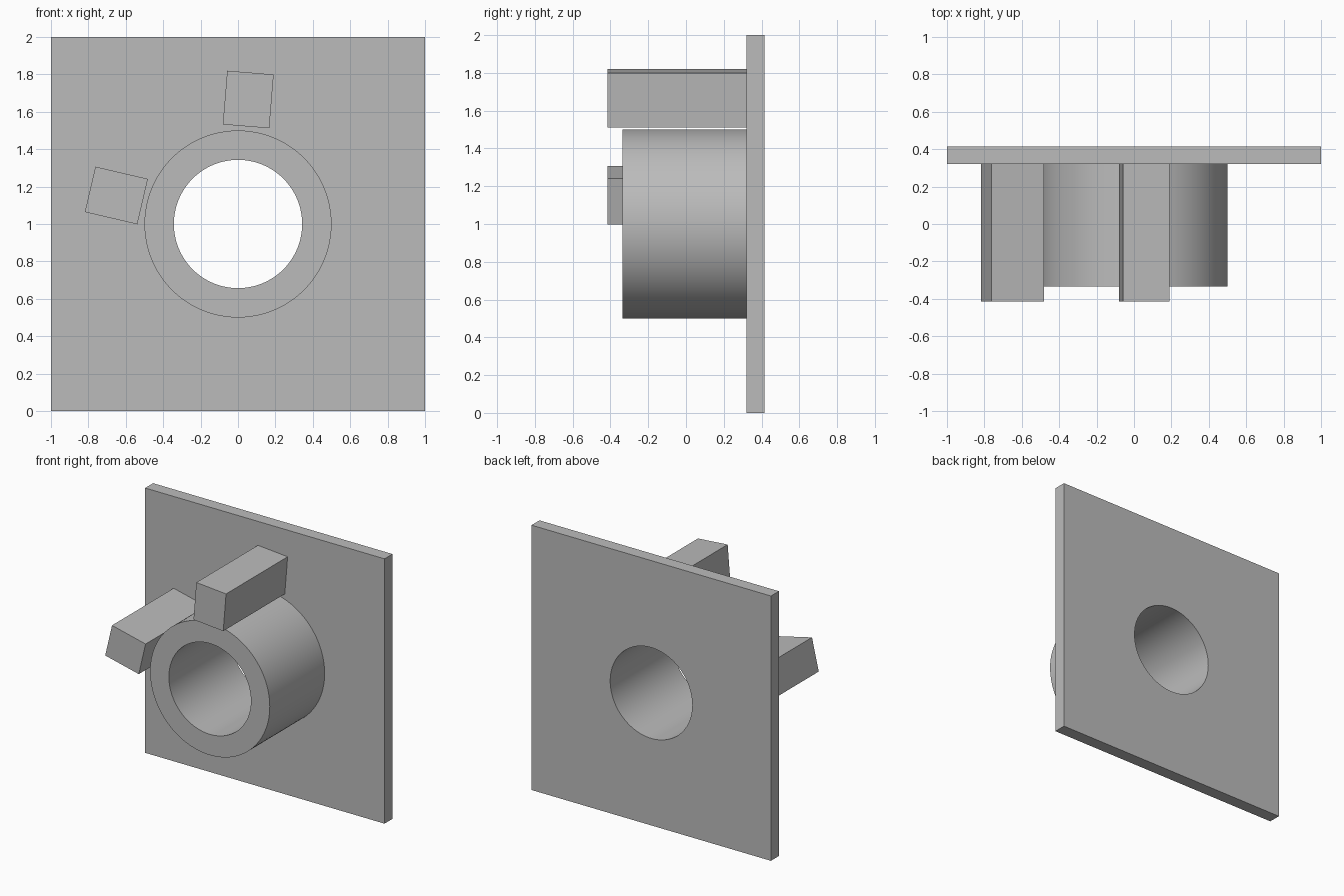
import bpy
import math

cube = bpy.data.objects.get("Cube")
if cube:
    bpy.data.objects.remove(cube, do_unlink=True)

AXIS_Z = 1.0          # height of the bore axis
PLATE_FRONT = 0.32
PLATE_BACK = 0.415

grey = bpy.data.materials.new("plain_grey")
grey.use_nodes = True
colour = (0.5, 0.5, 0.5, 1)
grey.diffuse_color = colour
grey.node_tree.nodes["Principled BSDF"].inputs["Base Color"].default_value = colour


def finish(name):
    obj = bpy.context.object
    obj.name = name
    obj.data.materials.append(grey)
    return obj


def box(name, x, z, width, height, y0, y1, tilt=0.0):
    """Box spanning y0..y1, turned about the y axis."""
    bpy.ops.mesh.primitive_cube_add(size=1, location=(x, (y0 + y1) / 2, z))
    obj = finish(name)
    obj.scale = (width, y1 - y0, height)
    bpy.ops.object.transform_apply(location=False, rotation=False, scale=True)
    obj.rotation_euler.y = tilt
    return obj


def cylinder(name, radius, y0, y1):
    """Cylinder lying along y on the bore axis."""
    bpy.ops.mesh.primitive_cylinder_add(
        vertices=96, radius=radius, depth=y1 - y0,
        location=(0, (y0 + y1) / 2, AXIS_Z), rotation=(math.pi / 2, 0, 0))
    return finish(name)


# Square back plate and round sleeve
plate = box("back_plate", 0, AXIS_Z, 2, 2, PLATE_FRONT, PLATE_BACK)
sleeve = cylinder("sleeve", 0.5, -0.335, PLATE_FRONT)

# Bore through both
bore = cylinder("bore_cutter", 0.343, -1, 1)
for obj in (plate, sleeve):
    cut = obj.modifiers.new("bore", 'BOOLEAN')
    cut.operation = 'DIFFERENCE'
    cut.solver = 'EXACT'
    cut.object = bore
    bpy.context.view_layer.objects.active = obj
    bpy.ops.object.modifier_apply(modifier=cut.name)
bpy.data.objects.remove(bore, do_unlink=True)

# Smooth round walls, crisp rims
for obj in (plate, sleeve):
    bpy.ops.object.select_all(action='DESELECT')
    obj.select_set(True)
    bpy.context.view_layer.objects.active = obj
    bpy.ops.object.shade_smooth_by_angle(angle=math.radians(30))

# Blocks set radially around the sleeve
for name, degrees in (("top_block", 85.3), ("right_block", 166.8)):
    angle = math.radians(degrees)
    box(name, 0.668 * math.cos(angle), AXIS_Z + 0.668 * math.sin(angle),
        0.288, 0.249, -0.415, PLATE_FRONT, -angle)
